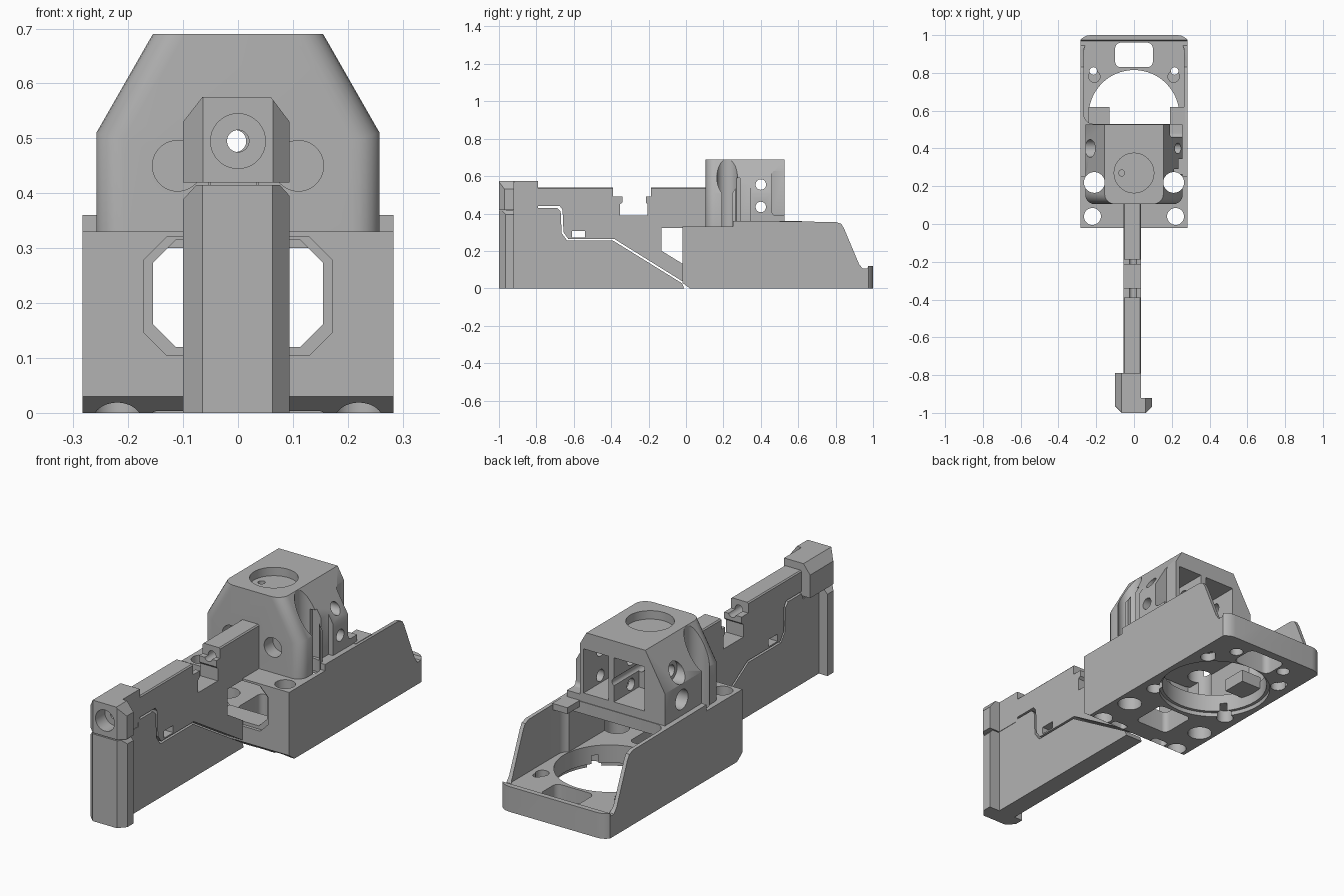
import bpy, bmesh, math
from mathutils import Vector

if "Cube" in bpy.data.objects:
    bpy.data.objects.remove(bpy.data.objects["Cube"], do_unlink=True)

grey = bpy.data.materials.new("plain_grey")
grey.use_nodes = True
GREY = (0.45, 0.45, 0.45, 1)
grey.diffuse_color = GREY
grey.node_tree.nodes["Principled BSDF"].inputs["Base Color"].default_value = GREY


def prism(name, pts, axis, a, b, r=0, pick=None):
    """Extrude a profile from a to b; round its long edges by r where pick(mid) holds."""
    place = {"x": lambda p, t: (t, p[0], p[1]), "y": lambda p, t: (p[0], t, p[1]),
             "z": lambda p, t: (p[0], p[1], t)}[axis]
    bm = bmesh.new()
    low = [bm.verts.new(place(p, a)) for p in pts]
    high = [bm.verts.new(place(p, b)) for p in pts]
    bm.faces.new(low)
    bm.faces.new(high)
    n = len(pts)
    rails = []
    for i in range(n):
        j = (i + 1) % n
        bm.faces.new((low[i], low[j], high[j], high[i]))
        rails.append(bm.edges.get((low[i], high[i])))
    bmesh.ops.recalc_face_normals(bm, faces=bm.faces)
    if r:
        if pick:
            rails = [e for e in bm.edges if pick(e.verts[0].co, e.verts[1].co)]
        bmesh.ops.bevel(bm, geom=rails, offset=r, segments=6, profile=0.5, affect="EDGES")
    me = bpy.data.meshes.new(name)
    bm.to_mesh(me)
    bm.free()
    me.materials.append(grey)
    ob = bpy.data.objects.new(name, me)
    bpy.context.collection.objects.link(ob)
    return ob


def rect(a, b, c, d):
    return [(a, c), (b, c), (b, d), (a, d)]


def disc(axis, u, v, r, a, b, n=40):
    pts = [(u + r * math.cos(t * math.tau / n), v + r * math.sin(t * math.tau / n)) for t in range(n)]
    return prism("cutter", pts, axis, a, b)


def block(x0, x1, y0, y1, z0, z1, r=0):
    return prism("cutter", rect(x0, x1, y0, y1), "z", z0, z1, r)


def boolean(target, tools, op="DIFFERENCE"):
    bpy.context.view_layer.objects.active = target
    for tool in tools:
        m = target.modifiers.new("cut", "BOOLEAN")
        m.operation, m.solver, m.object = op, "EXACT", tool
        bpy.ops.object.modifier_apply(modifier=m.name)
        bpy.data.objects.remove(tool, do_unlink=True)


def octagon(w, z0, z1, c):
    return [(-w + c, z0), (w - c, z0), (w, z0 + c), (w, z1 - c),
            (w - c, z1), (-w + c, z1), (-w, z1 - c), (-w, z0 + c)]


# Base tray: side profile, rounded rear corners, hollow interior
base = prism("base_tray", [(-.02, .03), (.02, 0), (1, 0), (1, .12), (.975, .12), (.97, .105), (.945, .105),
                           (.925, .13), (.845, .32), (.83, .345), (.80, .355), (.25, .36), (.25, .33),
                           (-.02, .33)], "x", -.283, .283)
boolean(base, [prism("cutter", rect(-.3, .3, -.1, 1), "z", -.1, .5, .07)], "INTERSECT")
square_front = prism("cutter", rect(-.283, .283, -.02, .2), "z", .03, .33)
boolean(base, [square_front], "UNION")
boolean(base, [
    block(-.24, .24, .1, .6, .105, .31),
    block(-.265, .265, .53, .97, .105, .5, .05),
    prism("cutter", octagon(.172, .105, .32, .042), "y", -.1, -.005),
    prism("cutter", octagon(.155, .12, .315, .042), "y", -.1, .2),
    disc("z", 0, .575, .24, -.1, .2, 64),
    disc("z", 0, .575, .255, -.1, .02, 64),
    block(-.1, .1, .83, .96, -.1, .2, .03),
    block(-.09, .09, .12, .30, -.1, .2, .025),
])
for s in (-1, 1):
    boolean(base, [
        disc("z", s * .22, .04, .045, -.1, .5),
        disc("z", s * .21, .22, .055, -.1, .5),
        disc("z", s * .215, .81, .02, -.1, .2),
        disc("z", s * .21, .78, .03, .06, .2),
        disc("z", s * .21, .78, .035, -.1, .04),
        disc("z", s * .14, .90, .03, -.1, .04),
        disc("z", s * .21, .40, .038, -.1, .06),
        block(s * .12 - .04, s * .12 + .04, .015, .055, -.1, .04, .015),
    ])

# Ledges behind the head
ledges = [prism("wall_ledge", rect(.19, .27, .5, .62), "z", .33, .36),
          prism("floor_ledge", rect(-.24, -.13, .5, .62), "z", .07, .13)]

# Head: chamfered block with rounded front corners
head = prism("head", [(-.258, .30), (.258, .30), (.258, .51), (.155, .69), (-.155, .69), (-.258, .51)],
             "y", .105, .527, .05,
             lambda p, q: max(p.y, q.y) < .2 and abs(p.z - q.z) > .05)
boolean(head, [
    disc("z", 0, .27, .105, .65, .8, 48),
    disc("z", -.065, .27, .016, -.1, .8),
    disc("y", 0, .495, .02, 0, .6),
    block(-.15, .01, .34, .6, .40, .61),
    block(.04, .17, .34, .6, .40, .61),
    prism("cutter", rect(.46, .6, .39, .63), "x", .19, .3, .02),
    prism("cutter", rect(.265, .29, .33, .59), "x", .19, .3),
    prism("cutter", rect(.285, .345, .33, .59), "x", .235, .3),
])
for s in (-1, 1):
    boolean(head, [disc("z", s * .21, .22, .055, .1, .8),
                   disc("y", s * .11, .45, .046, 0, .17)])
for z in (.435, .555):
    boolean(head, [disc("x", .4, z, .028, -.4, .4),
                   disc("x", .4, z, .047, -.4, -.2)])

# Upper arm: joins the head and base, notched and with an open window
upper = prism("upper_arm", [(-.80, .44), (-.675, .44), (-.66, .42), (-.655, .30), (-.63, .265), (-.385, .265),
                            (-.015, .035), (-.015, .33), (.13, .33), (.13, .54), (-.188, .54), (-.188, .49),
                            (-.215, .49), (-.215, .46), (-.205, .45), (-.205, .39), (-.352, .39), (-.352, .45),
                            (-.34, .46), (-.34, .49), (-.39, .49), (-.39, .54), (-.80, .54)],
              "x", -.055, .037)
boolean(upper, [
    prism("cutter", [(-.13, .20), (-.016, .13), (0, .13), (0, .322), (-.13, .322)], "x", -.2, .2),
    prism("cutter", rect(-.61, -.54, .272, .306), "x", -.2, .2),
    disc("y", -.005, .495, .02, -1.1, .3),
])
for s in (-1, 1):
    x = -.009 + s * .046
    boolean(upper, [prism("cutter", [(x - s * .015, .55), (x + s * .01, .55), (x + s * .01, .524)],
                          "y", -.9, .2)])

# Lower arm, sitting below a thin seam
lower = prism("lower_arm", [(-.95, 0), (-.01, 0), (-.02, .026), (-.39, .255), (-.635, .255), (-.665, .295),
                            (-.67, .41), (-.69, .43), (-.80, .43), (-.80, .40), (-.95, .40)],
              "x", -.055, .037)

# Front post with chamfered corners and top
post = prism("front_post", [(-.10, -.92), (-.10, -.965), (-.065, -1), (.063, -1), (.094, -.965), (.094, -.92)],
             "z", 0, .415)
for s in (-1, 1):
    x = .097 * s
    boolean(post, [prism("cutter", [(x - s * .03, .425), (x + s * .02, .425), (x + s * .02, .37)],
                         "y", -1.1, -.8)])

# Nose block with a bored socket
nose = prism("nose_block", [(-.10, .42), (.094, .42), (.094, .53), (.06, .575), (-.065, .575), (-.10, .53)],
             "y", -1, -.79)
neck = prism("nose_neck", rect(-.05, .035, -.96, -.79), "z", .39, .43)
boolean(nose, [
    block(.037, .2, -.92, -.7, .3, .7),
    disc("y", 0, .495, .05, -1.1, -.93),
    disc("y", 0, .495, .02, -1.1, -.7),
])
for s in (-1, 1):
    x = s * .097
    boolean(nose, [prism("cutter", [(x - s * .034, -1.001), (x + s * .02, -1.001), (x + s * .02, -.95),
                                    (x, -.967)], "z", .3, .7)])

# Shading
for ob in [base, head, upper, lower, post, nose, neck] + ledges:
    bpy.ops.object.select_all(action="DESELECT")
    ob.select_set(True)
    bpy.context.view_layer.objects.active = ob
    bpy.ops.object.shade_smooth_by_angle(angle=math.radians(30))
